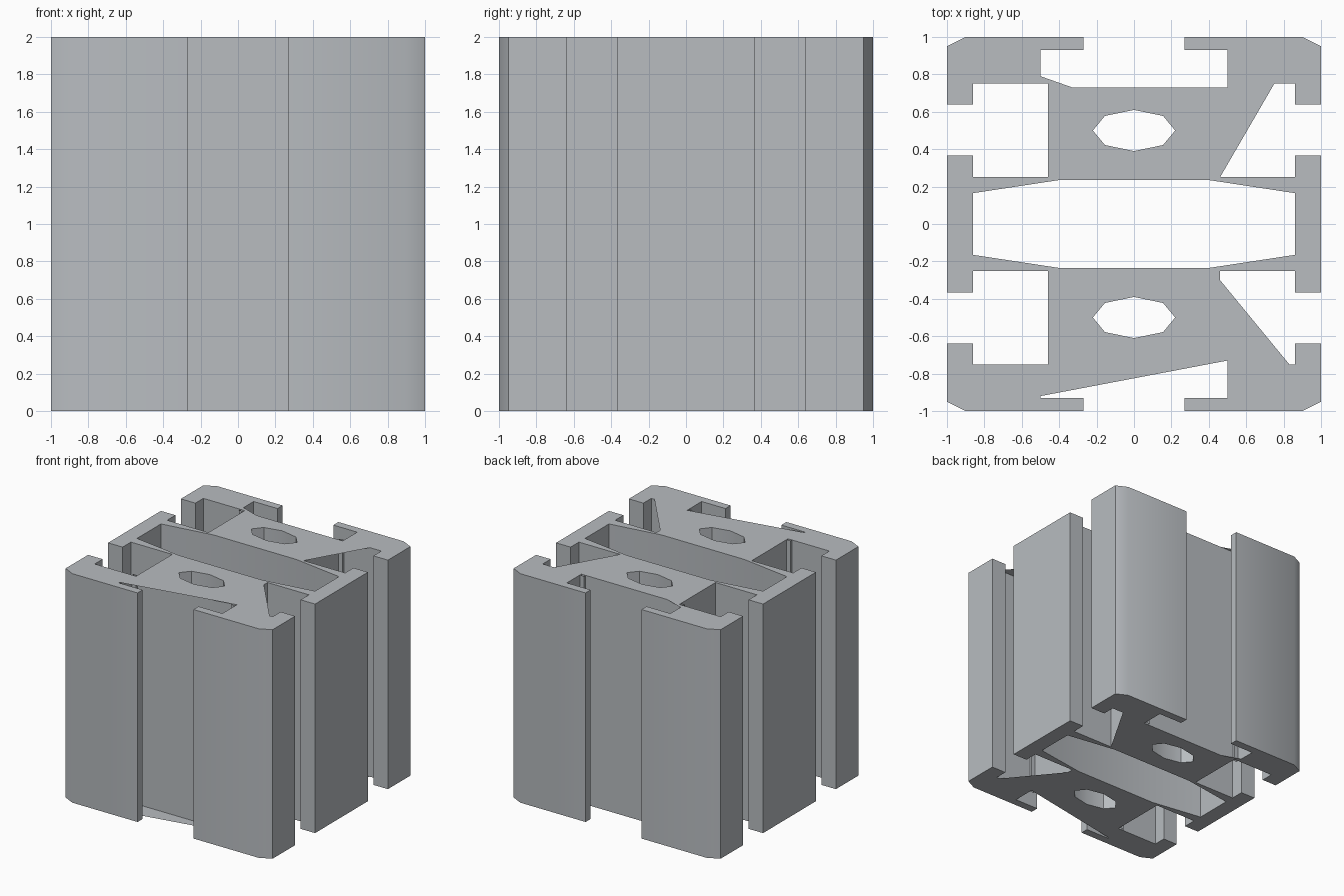
import bpy, bmesh, math

cube = bpy.data.objects.get("Cube")
if cube:
    bpy.data.objects.remove(cube)

HEIGHT = 2.0

metal = bpy.data.materials.new("brushed grey")
metal.use_nodes = True
GREY = (0.48, 0.505, 0.53, 1)
metal.diffuse_color = GREY
metal.node_tree.nodes["Principled BSDF"].inputs["Base Color"].default_value = GREY

# Default slot floors for one half of the section (counter-clockwise)
FRONT = [(-.5, -.73), (.5, -.73)]
LOW = [(.86, -.75), (.46, -.75), (.46, -.25), (.86, -.25)]
HIGH = [(.86, .25), (.46, .25), (.46, .75), (.86, .75)]


def half_outline(front=FRONT, low=LOW, high=HIGH):
    """Front side and right side of the section, with three T-slots."""
    return ([(-.9, -1), (-.27, -1), (-.27, -.93), (-.5, -.93)] + front +
            [(.5, -.93), (.27, -.93), (.27, -1), (.9, -1), (1, -.95),
             (1, -.64), (.86, -.64)] + low +
            [(.86, -.365), (1, -.365), (1, .365), (.86, .365)] + high +
            [(.86, .64), (1, .64), (1, .95)])


def half_turn(points):
    return [(-x, -y) for x, y in points]


def bore(y):
    """Eight-sided oval bore."""
    return [(.22 * math.cos(i * math.pi / 4), y + .11 * math.sin(i * math.pi / 4))
            for i in range(8)]


def finish(bm, name):
    mesh = bpy.data.meshes.new(name)
    bm.to_mesh(mesh)
    bm.free()
    mesh.materials.append(metal)
    obj = bpy.data.objects.new(name, mesh)
    bpy.context.collection.objects.link(obj)
    return obj


def walls(name, loop, inner=False):
    """Upright walls along a closed loop; inner walls face the hole."""
    bm = bmesh.new()
    pts = loop[::-1] if inner else loop
    low = [bm.verts.new((x, y, 0)) for x, y in pts]
    top = [bm.verts.new((x, y, HEIGHT)) for x, y in pts]
    for i in range(len(pts)):
        j = (i + 1) % len(pts)
        bm.faces.new((low[i], low[j], top[j], top[i]))
    obj = finish(bm, name)
    bpy.ops.object.select_all(action='DESELECT')
    obj.select_set(True)
    bpy.context.view_layer.objects.active = obj
    bpy.ops.object.shade_smooth_by_angle(angle=math.radians(30))


def end_face(name, loops, z, up):
    """Flat end plate filled between the outline and its holes."""
    bm = bmesh.new()
    for loop in loops:
        vs = [bm.verts.new((x, y, z)) for x, y in loop]
        for i in range(len(vs)):
            bm.edges.new((vs[i], vs[(i + 1) % len(vs)]))
    bmesh.ops.triangle_fill(bm, use_beauty=True, edges=bm.edges[:], normal=(0, 0, 1))
    bm.normal_update()
    for f in bm.faces:
        if f.normal.z * up < 0:
            f.normal_flip()
    finish(bm, name)


# Holes through the section: central channel and two bores
side = [(.4, .235), (-.4, .235), (-.86, .165)]
channel = [(.86, .165)] + side + half_turn([(.86, .165)] + side)
holes = {"central_channel": channel, "front_bore": bore(-.5), "back_bore": bore(.5)}

# Slotted outside walls
walls("slotted_walls", half_outline() + half_turn(half_outline()))
for hole_name, hole in holes.items():
    walls(hole_name, hole, inner=True)

# End faces, which web over some of the slots
end_outline = half_outline(
    front=[(-.5, -.92), (.5, -.73)],
    low=[(.86, -.75), (.83, -.75), (.46, -.30), (.46, -.25), (.86, -.25)],
    high=[(.86, .25), (.46, .25), (.75, .75), (.86, .75)],
) + half_turn(half_outline(front=[(-.5, -.73), (.33, -.73), (.5, -.79)]))
end_loops = [end_outline] + list(holes.values())
end_face("top_end", end_loops, HEIGHT, 1)
end_face("bottom_end", end_loops, 0, -1)
